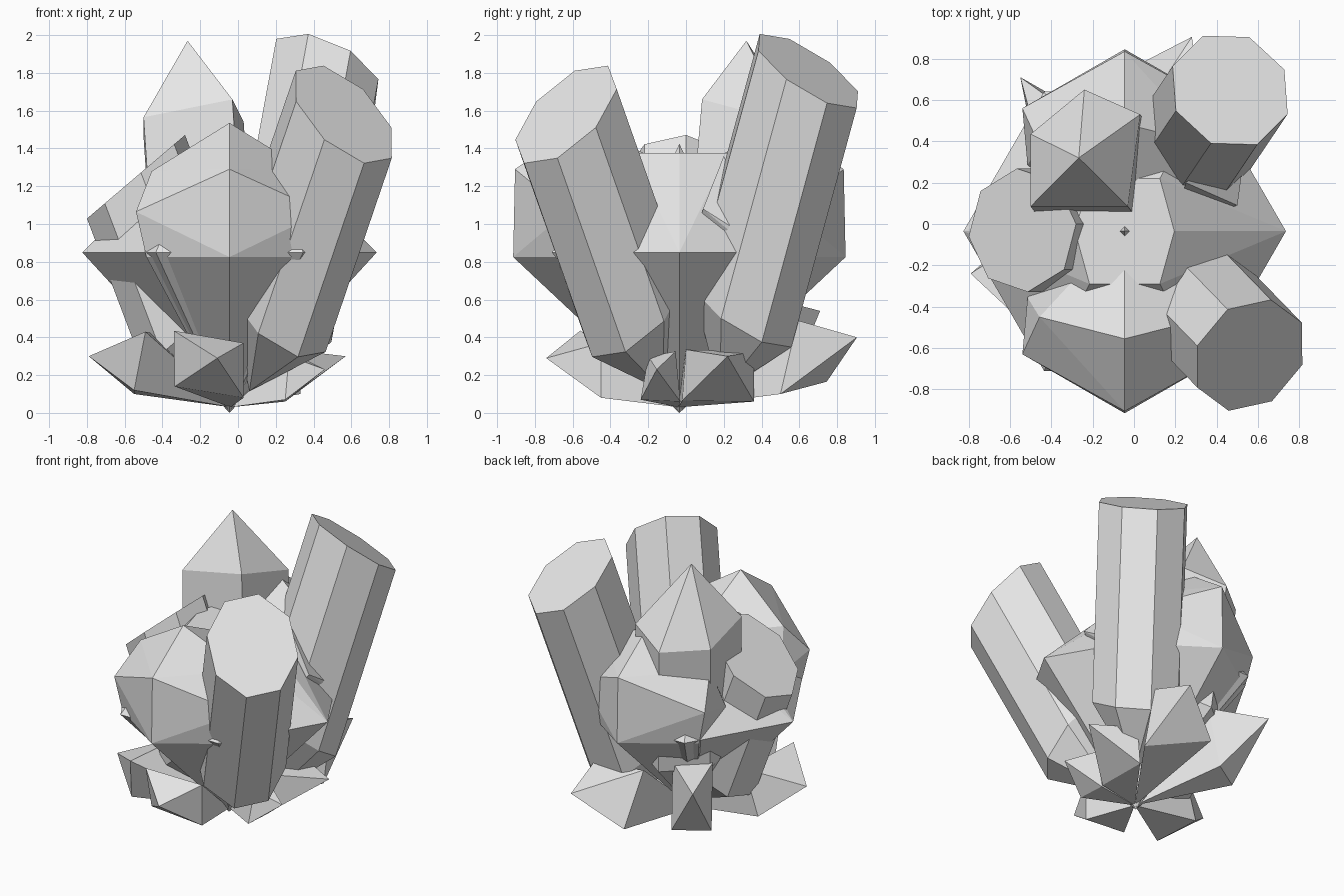
import bpy, bmesh, math
from mathutils import Vector

cube = bpy.data.objects.get("Cube")
if cube:
    bpy.data.objects.remove(cube, do_unlink=True)

# One pale grey mineral for the whole cluster
GREY = (0.8, 0.8, 0.8, 1.0)
mineral = bpy.data.materials.new("pale_grey_mineral")
mineral.use_nodes = True
mineral.diffuse_color = GREY
mineral.node_tree.nodes["Principled BSDF"].inputs["Base Color"].default_value = GREY

STRETCH = 1.5                         # the cluster is stretched upwards
MID = Vector((-0.045, -0.035, 0))     # where the upright gems meet the ground
ROOT = (-0.04, -0.04, 0.03)           # where the low spikes meet


def squash(p):
    return Vector((p[0], p[1], p[2] / STRETCH))


def gem(name, points):
    """Flat-faced convex solid around a few points."""
    bm = bmesh.new()
    for p in points:
        bm.verts.new(p)
    bmesh.ops.convex_hull(bm, input=bm.verts[:])
    loose = [v for v in bm.verts if not v.link_faces]
    bmesh.ops.delete(bm, geom=loose, context='VERTS')
    bmesh.ops.dissolve_limit(bm, angle_limit=0.03, verts=bm.verts[:], edges=bm.edges[:])
    bmesh.ops.recalc_face_normals(bm, faces=bm.faces[:])
    mesh = bpy.data.meshes.new(name)
    bm.to_mesh(mesh)
    bm.free()
    mesh.materials.append(mineral)
    obj = bpy.data.objects.new(name, mesh)
    bpy.context.collection.objects.link(obj)


def column(name, cap, corner, base, shoulder, sides=8):
    """Leaning prism with a pointed foot; corner is one vertex of the cap ring."""
    b, c, k = squash(base), squash(cap), squash(corner)
    axis = (c - b).normalized()
    u = k - c
    u -= axis * u.dot(axis)
    v = axis.cross(u)
    points = [b]
    for centre in (c, b.lerp(c, shoulder)):
        for i in range(sides):
            a = math.tau * i / sides
            points.append(centre + u * math.cos(a) + v * math.sin(a))
    gem(name, [(p.x, p.y, p.z * STRETCH) for p in points])


def ring(radius, z, sides):
    """Level ring of points around the middle."""
    return [MID + Vector((radius * math.cos(math.tau * i / sides),
                          radius * math.sin(math.tau * i / sides), z))
            for i in range(sides)]


# Flat-topped columns
column("front_column", (0.56, -0.635, 1.58), (0.45, -0.41, 1.83),
       base=(0.06, -0.12, 0.115), shoulder=0.3)
column("back_column", (0.465, 0.647, 1.81), (0.372, 0.39, 2.005),
       base=(0.15, 0.18, 0.1), shoulder=0.26)
column("right_column", (-0.54, -0.03, 1.25), (-0.28, 0.0, 1.47),
       base=(-0.11, -0.03, 0.115), shoulder=0.3)

# Five-sided column with a pyramid top
rim = [Vector(p) for p in ((-0.5, 0.085, 1.565), (-0.03, 0.085, 1.66), (0.03, 0.53, 1.54),
                           (-0.24, 0.65, 1.45), (-0.5, 0.435, 1.46))]
lean = Vector((0.06, -0.08, -0.9))
gem("pointed_column", [MID, (-0.267, 0.32, 1.97)] + rim + [p + lean for p in rim])

# Upright six-sided core with a flat top, and the needle through it
top = [MID + Vector((x * s, y * t, 1.375))
       for x, y in ((0.24, 0), (0.17, 0.255)) for s in (-1, 1) for t in (-1, 1)]
gem("core", [MID] + ring(0.78, 0.85, 6) + top)
gem("core_needle", [MID, MID + Vector((0, 0, 1.425))] + ring(0.025, 1.37, 4))

# Broad faceted gems at the front and back, mirrored across the middle
RIDGE = [(-0.88, 0.825), (-0.87, 1.29), (-0.52, 1.535), (0.03, 1.27)]
FLANK = [(0.495, -0.595, 1.065), (0.412, -0.415, 1.28),
         (0.44, -0.58, 0.825), (0.47, -0.32, 1.0)]
for name, side in (("front_gem", 1), ("back_gem", -1)):
    points = [MID] + [MID + Vector((0, y * side, z)) for y, z in RIDGE]
    for x, y, z in FLANK:
        points += [MID + Vector((x * s, y * side, z)) for s in (-1, 1)]
    gem(name, points)

# Small blade between the core and the back column
gem("left_blade", [(0.25, 0.2, 1.36), (0.5, 0.09, 1.08), (0.55, 0.455, 0.85),
                   (0.53, 0.44, 0.79), (0.2, 0, 0.7)])

# Low spikes around the foot: the point, then the four corners behind it
SPIKES = {
    "right_spike": [(-0.79, -0.24, 0.3), (-0.49, -0.52, 0.43), (-0.55, -0.42, 0.12),
                    (-0.55, -0.03, 0.1), (-0.45, -0.02, 0.42)],
    "front_spike": [(-0.11, -0.74, 0.29), (-0.34, -0.56, 0.435), (0.03, -0.45, 0.37),
                    (0.03, -0.45, 0.08), (-0.335, -0.5, 0.14)],
    "back_spike": [(0.28, 0.905, 0.4), (0.32, 0.59, 0.49), (0, 0.48, 0.48),
                   (-0.03, 0.745, 0.165), (0.33, 0.5, 0.1)],
    "back_right_spike": [(-0.55, 0.71, 0.54), (-0.23, 0.48, 0.6), (-0.45, 0.34, 0.6),
                         (-0.27, 0.55, 0.15), (-0.49, 0.41, 0.15)],
    "left_spike": [(0.57, 0.22, 0.3), (0.27, 0, 0.335), (0.27, 0.36, 0.325),
                   (0.25, 0.36, 0.06), (0.25, -0.02, 0.065)],
    "small_left_spike": [(0.46, -0.155, 0.23), (0.27, -0.2, 0.3), (0.27, -0.055, 0.325),
                         (0.25, -0.03, 0.06), (0.25, -0.24, 0.07)],
}
for name, corners in SPIKES.items():
    gem(name, [ROOT] + corners)
